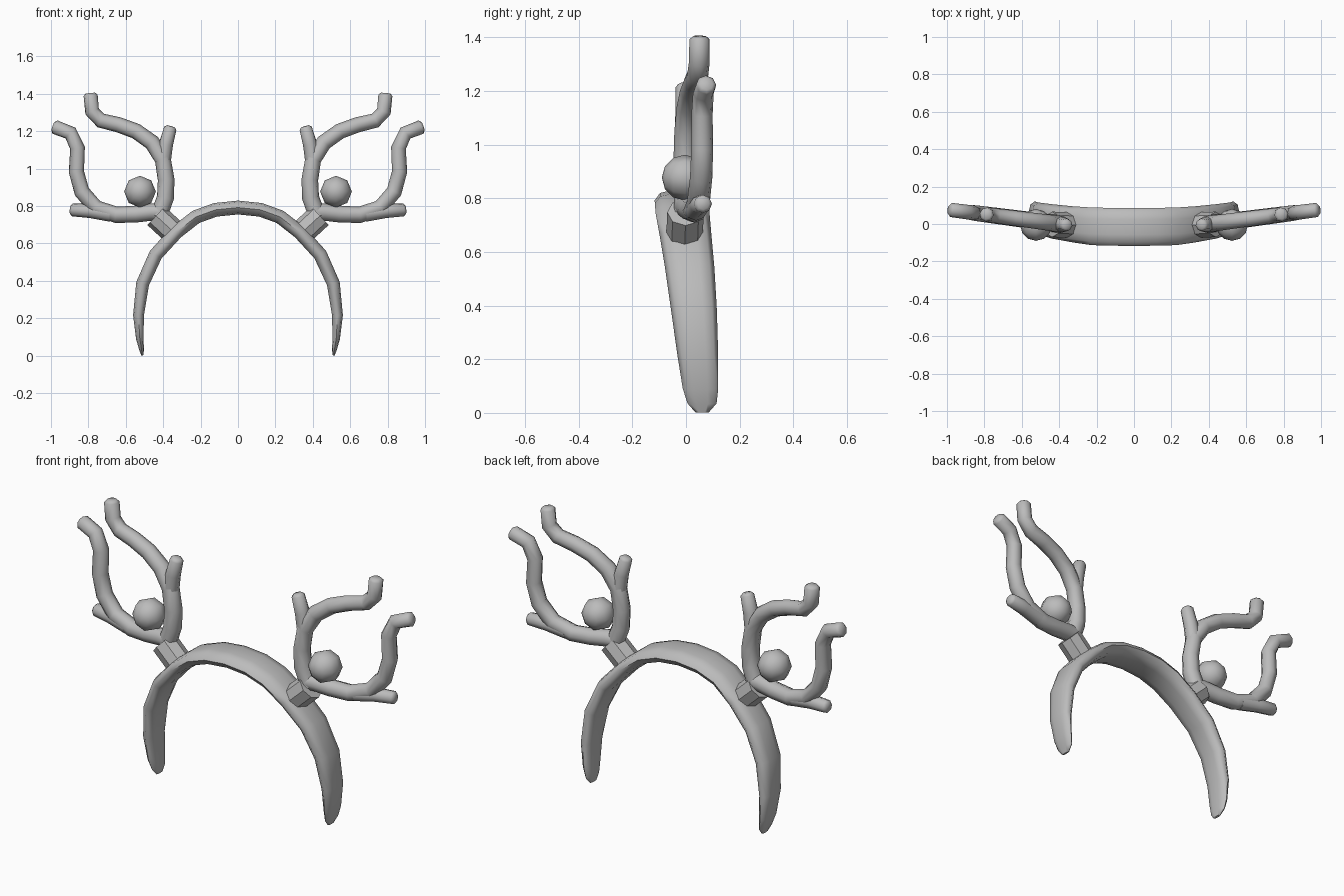
import bpy, bmesh, math
from mathutils import Vector

cube = bpy.data.objects.get("Cube")
if cube:
    bpy.data.objects.remove(cube)

grey = bpy.data.materials.new("plain_grey")
grey.use_nodes = True
grey.diffuse_color = (0.5, 0.5, 0.5, 1)
grey.node_tree.nodes["Principled BSDF"].inputs["Base Color"].default_value = (0.5, 0.5, 0.5, 1)


def finish(name, bm, angle=60, mirror=False):
    bmesh.ops.recalc_face_normals(bm, faces=bm.faces)
    me = bpy.data.meshes.new(name)
    bm.to_mesh(me)
    bm.free()
    me.materials.append(grey)
    ob = bpy.data.objects.new(name, me)
    bpy.context.collection.objects.link(ob)
    bpy.ops.object.select_all(action='DESELECT')
    ob.select_set(True)
    bpy.context.view_layer.objects.active = ob
    bpy.ops.object.shade_smooth_by_angle(angle=math.radians(angle))
    if mirror:
        ob.modifiers.new("Mirror", 'MIRROR').use_mirror_merge = False
    return ob


def skin(bm, rings):
    """Join rings of points into a capped tube."""
    loops = [[bm.verts.new(p) for p in r] for r in rings]
    n = len(loops[0])
    for a, b in zip(loops, loops[1:]):
        for i in range(n):
            j = (i + 1) % n
            bm.faces.new((a[i], a[j], b[j], b[i]))
    bm.faces.new(loops[0])
    bm.faces.new(loops[-1][::-1])


def tangents(pts):
    last = len(pts) - 1
    return [(pts[min(i + 1, last)] - pts[max(i - 1, 0)]).normalized()
            for i in range(len(pts))]


def tube(name, path, r0, r1, sides=8, mirror=True):
    """Tapered tube along an (x, z) path in the antler's swept-back plane."""
    pts = [Vector((x, 0.13 * (x - 0.4), z)) for x, z in path]
    across = Vector((-0.13, 1, 0)).normalized()
    rings = []
    for i, (p, t) in enumerate(zip(pts, tangents(pts))):
        r = r0 + (r1 - r0) * i / (len(pts) - 1)
        side = t.cross(across)
        rings.append([p + r * (math.cos(a) * side + math.sin(a) * across)
                      for a in (2 * math.pi * k / sides for k in range(sides))])
    # Slightly rounded tip
    end, t = pts[-1], tangents(pts)[-1]
    rings.append([end + t * 0.012 + (q - end) * 0.65 for q in rings[-1]])
    bm = bmesh.new()
    skin(bm, rings)
    return finish(name, bm, 60, mirror)


# Headband: x, z, half thickness, front y, back y
half = [(0.0, 0.792, 0.037, -0.117, 0.085), (0.12, 0.78, 0.037, -0.116, 0.086),
        (0.225, 0.742, 0.037, -0.113, 0.088), (0.33, 0.66, 0.037, -0.098, 0.095),
        (0.44, 0.54, 0.037, -0.078, 0.106), (0.51, 0.385, 0.035, -0.056, 0.115),
        (0.532, 0.215, 0.029, -0.032, 0.12), (0.525, 0.09, 0.02, -0.012, 0.12),
        (0.516, 0.035, 0.013, 0.006, 0.114), (0.511, 0.002, 0.006, 0.035, 0.085)]
band = [(-x, z, h, f, b) for x, z, h, f, b in half[:0:-1]] + half
centres = [Vector((s[0], 0, s[1])) for s in band]
section = [(0, 0), (0.1, 0.75), (0.3, 1), (0.7, 1), (0.9, 0.75),
           (1, 0), (0.9, -0.75), (0.7, -1), (0.3, -1), (0.1, -0.75)]
rings = []
for c, t, (x, z, h, f, b) in zip(centres, tangents(centres), band):
    out = Vector((-t.z, 0, t.x))
    rings.append([c + out * h * k + Vector((0, f + (b - f) * u, 0)) for u, k in section])
bm = bmesh.new()
skin(bm, rings)
finish("headband", bm, 70)

# Antler sockets on the band
bm = bmesh.new()
base, top = Vector((0.352, -0.005, 0.668)), Vector((0.438, -0.002, 0.748))
axis = (top - base).normalized()
side = Vector((0, 1, 0))
other = axis.cross(side).normalized()
skin(bm, [[p + 0.068 * (math.cos(a) * side + math.sin(a) * other)
           for a in (math.tau * k / 8 for k in range(8))] for p in (base, top)])
finish("antler_socket", bm, 40, True)

# Antler branches and prongs
tube("antler_upper_branch",
     [(0.425, 0.745), (0.388, 0.845), (0.384, 0.94), (0.402, 1.05), (0.46, 1.14),
      (0.545, 1.20), (0.64, 1.235), (0.733, 1.257), (0.78, 1.305), (0.788, 1.392)],
     0.047, 0.038)
tube("antler_upper_prong", [(0.402, 1.03), (0.385, 1.13), (0.362, 1.215)], 0.042, 0.034)
tube("antler_lower_branch",
     [(0.40, 0.77), (0.46, 0.768), (0.545, 0.757), (0.65, 0.753), (0.76, 0.79),
      (0.835, 0.877), (0.864, 0.984), (0.858, 1.11), (0.895, 1.19), (0.978, 1.222)],
     0.047, 0.038)
tube("antler_lower_prong", [(0.68, 0.758), (0.79, 0.774), (0.885, 0.779)], 0.042, 0.034)

# Ball nestled in each antler
bm = bmesh.new()
bmesh.ops.create_uvsphere(bm, u_segments=8, v_segments=6, radius=0.085)
for v in bm.verts:
    x, y, z = v.co
    v.co = (x + 0.524, -0.005 - z, y + 0.877)
finish("antler_ball", bm, 80, True)
